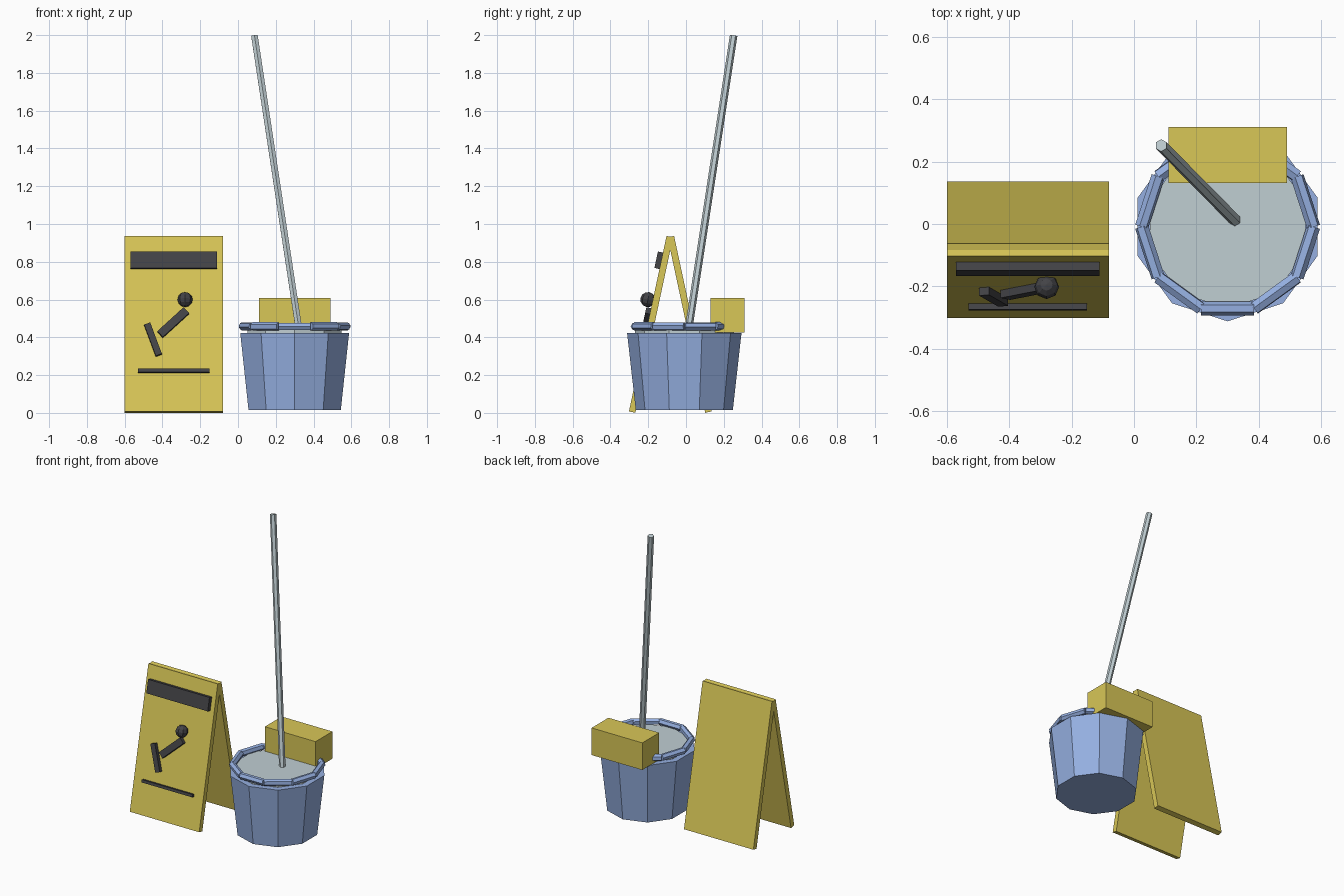
import bpy, bmesh
from math import radians, sin, cos, tan, pi
from mathutils import Matrix, Vector

cube = bpy.data.objects.get("Cube")
if cube:
    bpy.data.objects.remove(cube)


def material(name, rgb):
    m = bpy.data.materials.new(name)
    m.use_nodes = True
    m.diffuse_color = (*rgb, 1)
    m.node_tree.nodes["Principled BSDF"].inputs["Base Color"].default_value = (*rgb, 1)
    return m


YELLOW = material("yellow plastic", (0.69, 0.57, 0.095))
BLUE = material("blue plastic", (0.30, 0.43, 0.75))
GREY = material("pale grey", (0.53, 0.62, 0.65))
BLACK = material("soft black", (0.056, 0.056, 0.062))


def finish(name, bm, mat, matrix):
    mesh = bpy.data.meshes.new(name)
    bm.to_mesh(mesh)
    bm.free()
    mesh.materials.append(mat)
    ob = bpy.data.objects.new(name, mesh)
    ob.matrix_world = matrix
    bpy.context.collection.objects.link(ob)
    return ob


def box(name, size, mat, matrix):
    bm = bmesh.new()
    bmesh.ops.create_cube(bm, size=1)
    bmesh.ops.scale(bm, vec=size, verts=bm.verts)
    return finish(name, bm, mat, matrix)


def rod(name, start, end, r1, r2, sides, mat):
    """Straight, flat-sided cylinder or frustum between two points."""
    start, end = Vector(start), Vector(end)
    axis = end - start
    bm = bmesh.new()
    bmesh.ops.create_cone(bm, cap_ends=True, segments=sides,
                          radius1=r1, radius2=r2, depth=axis.length)
    turn = Vector((0, 0, 1)).rotation_difference(axis).to_matrix().to_4x4()
    return finish(name, bm, mat, Matrix.Translation((start + end) / 2) @ turn)


# Bucket with water
CX, CY, SIDES = 0.30, -0.009, 10
rod("bucket_body", (CX, CY, 0.016), (CX, CY, 0.424), 0.257, 0.303, SIDES, BLUE)
rod("bucket_water", (CX, CY, 0.415), (CX, CY, 0.443), 0.262, 0.262, SIDES, GREY)

# Rim: a ring of short six-sided bars
RIM = 0.262
half = RIM * tan(pi / SIDES)
for i in range(SIDES):
    a = 2 * pi * i / SIDES - pi / 2
    mid = Vector((CX + RIM * cos(a), CY + RIM * sin(a), 0.458))
    along = Vector((-sin(a), cos(a), 0)) * half
    rod(f"bucket_rim_{i + 1}", mid - along, mid + along, 0.022, 0.022, 6, BLUE)

# Wringer block and mop handle
box("wringer", (0.38, 0.18, 0.184), YELLOW, Matrix.Translation((CX, 0.221, 0.517)))
rod("mop_handle", (0.326, 0.010, 0.42), (0.087, 0.252, 1.997), 0.02, 0.02, 6, GREY)

# Folding floor sign: two leaning panels
SX, SY, LEAN = -0.34, -0.083, radians(12.1)
LENGTH, THICK, WIDTH = 0.95, 0.035, 0.52
FOOT = Vector((SX, -0.302, 0.008))
tilt = Matrix.Rotation(-LEAN, 4, 'X')
up = Vector((0, sin(LEAN), cos(LEAN)))
out = Vector((0, -cos(LEAN), sin(LEAN)))
centre = FOOT + up * LENGTH / 2 - out * THICK / 2
box("sign_front_panel", (WIDTH, THICK, LENGTH), YELLOW,
    Matrix.Translation(centre) @ tilt)
back = Vector((SX, 2 * SY - centre.y, centre.z))
box("sign_back_panel", (WIDTH, THICK, LENGTH), YELLOW,
    Matrix.Translation(back) @ tilt.inverted())


def on_sign(x, z, lift):
    """Point over the front panel's outer face."""
    p = FOOT + up * ((z - FOOT.z) / up.z) + out * lift
    return Vector((x, p.y, z))


# Raised warning symbol: name, x, z, width, height, turn, thickness
for name, x, z, w, h, turn, t in (
        ("sign_heading_bar", SX, 0.808, 0.46, 0.089, 0, 0.028),
        ("sign_ground_line", SX, 0.223, 0.38, 0.018, 0, 0.02),
        ("figure_torso", -0.343, 0.478, 0.19, 0.043, 43, 0.026),
        ("figure_leg", -0.45, 0.388, 0.18, 0.034, -70, 0.026)):
    spin = Matrix.Rotation(radians(-turn), 4, 'Y')
    box(name, (w, t, h), BLACK,
        Matrix.Translation(on_sign(x, z, t / 2)) @ tilt @ spin)

bm = bmesh.new()
bmesh.ops.create_uvsphere(bm, u_segments=8, v_segments=6, radius=0.04)
finish("figure_head", bm, BLACK, Matrix.Translation(on_sign(-0.28, 0.6, 0.027)) @ tilt)
